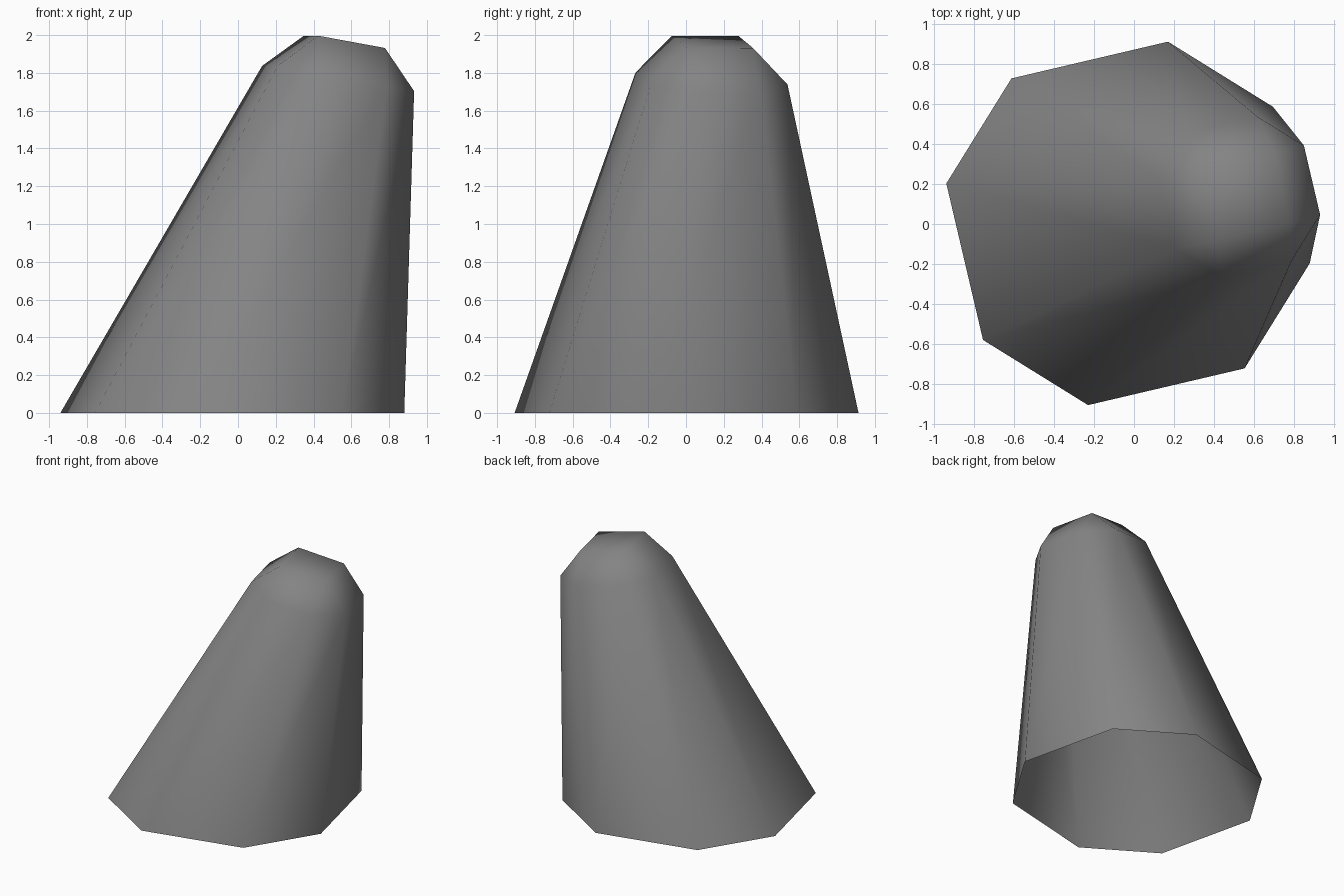
import bpy, bmesh
from math import radians, sin, cos

cube = bpy.data.objects.get("Cube")
if cube:
    bpy.data.objects.remove(cube, do_unlink=True)

grey = bpy.data.materials.new("stone grey")
grey.use_nodes = True
colour = (0.23, 0.23, 0.23, 1)
grey.diffuse_color = colour
grey.node_tree.nodes["Principled BSDF"].inputs["Base Color"].default_value = colour

bm = bmesh.new()


def ring(centre, radius, angles, slope=(0, 0)):
    """Ring of vertices lying in a plane with the given x and y slope."""
    verts = []
    for a in angles:
        dx, dy = radius * cos(radians(a)), radius * sin(radians(a))
        z = centre[2] + slope[0] * dx + slope[1] * dy
        verts.append(bm.verts.new((centre[0] + dx, centre[1] + dy, z)))
    return verts


# Eight corners in four close pairs, one pair around each corner of the cap
cap_angles = [57.5 + 90 * k for k in range(4)]
side_angles = [58.2 + 90 * k + s for k in range(4) for s in (-19.4, 19.4)]
tilt = (-0.175, -0.04)

base = ring((-0.03, 0.003, 0), 0.932, side_angles)
shoulder = ring((0.53, 0.135, 1.77), 0.412, side_angles, tilt)
cap = ring((0.563, 0.14, 1.964), 0.255, cap_angles, tilt)

# Leaning walls, open underneath
for i in range(8):
    j = (i + 1) % 8
    bm.faces.new((base[i], base[j], shoulder[j], shoulder[i]))

# Bevelled shoulder: a triangle at each cap corner, a quad along each cap edge
for k in range(4):
    n = (k + 1) % 4
    bm.faces.new((shoulder[2 * k], shoulder[2 * k + 1], cap[k]))
    bm.faces.new((shoulder[2 * k + 1], shoulder[2 * n], cap[n], cap[k]))
bm.faces.new(cap)

for f in bm.faces:
    f.smooth = True

mesh = bpy.data.meshes.new("leaning_stump")
bm.to_mesh(mesh)
bm.free()
mesh.materials.append(grey)
stump = bpy.data.objects.new("leaning_stump", mesh)
bpy.context.collection.objects.link(stump)
